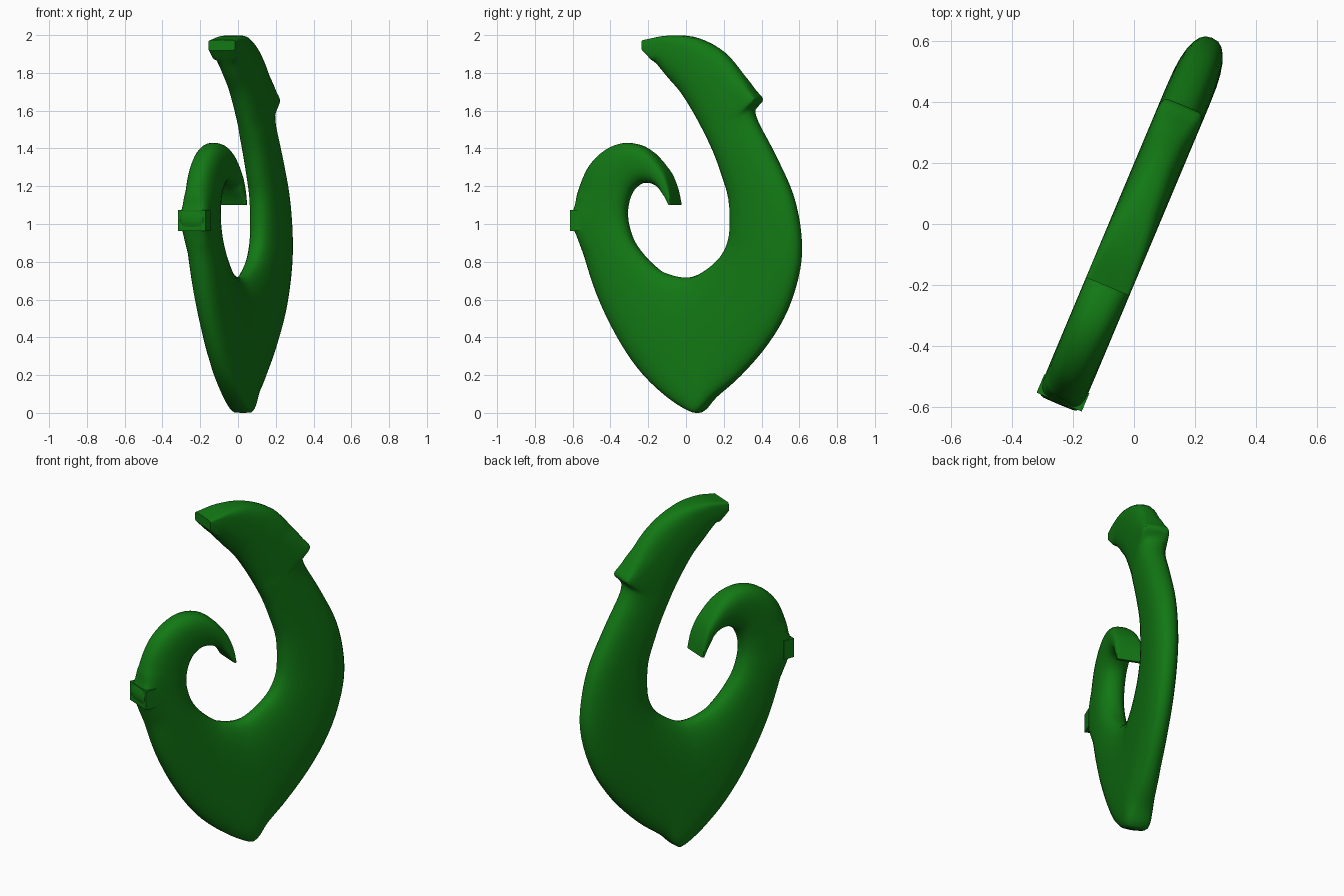
import bpy, bmesh, math
from mathutils import Vector, Matrix

if "Cube" in bpy.data.objects:
    bpy.data.objects.remove(bpy.data.objects["Cube"])

green = bpy.data.materials.new("deep_green")
green.diffuse_color = (0.006, 0.19, 0.007, 1)
green.use_nodes = True
green.node_tree.nodes["Principled BSDF"].inputs["Base Color"].default_value = green.diffuse_color

HALF = 0.077                     # half thickness of the slab
TURN = math.radians(-22.8)       # turn of the flat pendant about z
STRETCH = 1 / math.cos(TURN)     # outline is given as seen along x
ROUND = 2.5                      # default roundness of the edge

# Outer outline: y, z, edge squareness
outer = [(-.205, 1.974, 8), (-.08, 1.998, 5), (.06, 1.985, 3), (.2, 1.91, ROUND),
         (.3, 1.79, 3), (.355, 1.71, 5), (.388, 1.66, 8), (.36, 1.61, 3),
         (.378, 1.54, ROUND), (.468, 1.368, ROUND), (.563, 1.156, ROUND),
         (.606, .944, ROUND), (.6, .76, ROUND), (.537, .548, ROUND),
         (.43, .362, ROUND), (.283, .193, 2.8), (.15, .08, 4), (.085, .012, 6),
         (.035, .006, 6), (-.1, .09, 4), (-.246, .23, 2.8), (-.368, .415, ROUND),
         (-.468, .627, ROUND), (-.537, .84, ROUND), (-.57, .945, 4), (-.59, 1.02, 8),
         (-.575, 1.1, 4), (-.563, 1.18, ROUND), (-.51, 1.304, ROUND),
         (-.42, 1.394, ROUND), (-.315, 1.43, ROUND), (-.204, 1.4, ROUND),
         (-.11, 1.3, 3), (-.068, 1.2, 5), (-.05, 1.1, 8)]

# Inner outline: matching outer index, y, z
inner = [(0, -.205, 1.918), (1, -.15, 1.85), (2, -.09, 1.775), (3, -.03, 1.705),
         (4, .02, 1.63), (6, .087, 1.51), (8, .15, 1.38), (9, .19, 1.27),
         (10, .23, 1.13), (11, .235, .97), (12, .215, .88), (13, .17, .81),
         (15, .07, .735), (17.5, -.01, .717), (20, -.103, .738), (21, -.15, .765),
         (22, -.215, .825), (23, -.272, .9), (24, -.3, .97), (25.5, -.313, 1.05),
         (27, -.305, 1.12), (28, -.285, 1.17), (29, -.258, 1.2), (30, -.22, 1.218),
         (31, -.167, 1.21), (32, -.125, 1.18), (33, -.09, 1.14), (34, -.064, 1.1)]


def smooth_at(keys, pts, t):
    """Cubic interpolation through keyed points."""
    last = len(keys) - 1
    i = max(k for k in range(last) if keys[k] <= t)

    def tangent(k):
        a, b = max(k - 1, 0), min(k + 1, last)
        return (pts[b] - pts[a]) / (keys[b] - keys[a])

    h = keys[i + 1] - keys[i]
    s = (t - keys[i]) / h
    return (pts[i] * (2 * s**3 - 3 * s**2 + 1) + tangent(i) * h * (s**3 - 2 * s**2 + s)
            + pts[i + 1] * (3 * s**2 - 2 * s**3) + tangent(i + 1) * h * (s**3 - s**2))


def power(v, e):
    return math.copysign(abs(v) ** (2 / e), v)


def finish(bm, name):
    bmesh.ops.recalc_face_normals(bm, faces=bm.faces)
    bm.transform(Matrix.Rotation(TURN, 4, 'Z'))
    mesh = bpy.data.meshes.new(name)
    bm.to_mesh(mesh)
    bm.free()
    mesh.materials.append(green)
    obj = bpy.data.objects.new(name, mesh)
    bpy.context.collection.objects.link(obj)
    return obj


# Hook: rounded cross-sections spanning the inner and outer outlines
SIDES, STEPS = 28, 4
count = len(outer) - 1
out_keys = list(range(count + 1))
out_pts = [Vector((0, y, z)) for y, z, e in outer]
in_keys = [k for k, y, z in inner]
in_pts = [Vector((0, y, z)) for k, y, z in inner]
bm = bmesh.new()
rings = []
for n in range(count * STEPS + 1):
    t = n / STEPS
    o, p = smooth_at(out_keys, out_pts, t), smooth_at(in_keys, in_pts, t)
    i = min(int(t), count - 1)
    edge = outer[i][2] + (outer[i + 1][2] - outer[i][2]) * (t - i)
    tip = t < 1 or t > count - 2          # both tips are square on the inside too
    ring = []
    for k in range(SIDES):
        a = math.tau * k / SIDES
        e = edge if math.cos(a) > 0 or tip else ROUND
        v = (o + p) / 2 + (o - p) / 2 * power(math.cos(a), e)
        ring.append(bm.verts.new((HALF * power(math.sin(a), e), v.y * STRETCH, v.z)))
    rings.append(ring)
for a, b in zip(rings, rings[1:]):
    for k in range(SIDES):
        m = (k + 1) % SIDES
        bm.faces.new((a[k], a[m], b[m], b[k]))
bm.faces.new(rings[0])
bm.faces.new(rings[-1])
hook = finish(bm, "hook")

# Square lashing peg on the outside of the short arm
bm = bmesh.new()
bmesh.ops.create_cube(bm, size=1)
bm.transform(Matrix.Translation((0, -.6, 1.018)) @ Matrix.Diagonal((.16, .065, .11, 1)))
peg = finish(bm, "lashing_peg")

bpy.ops.object.select_all(action='DESELECT')
hook.select_set(True)
bpy.context.view_layer.objects.active = hook
bpy.ops.object.shade_smooth_by_angle(angle=math.radians(40))
